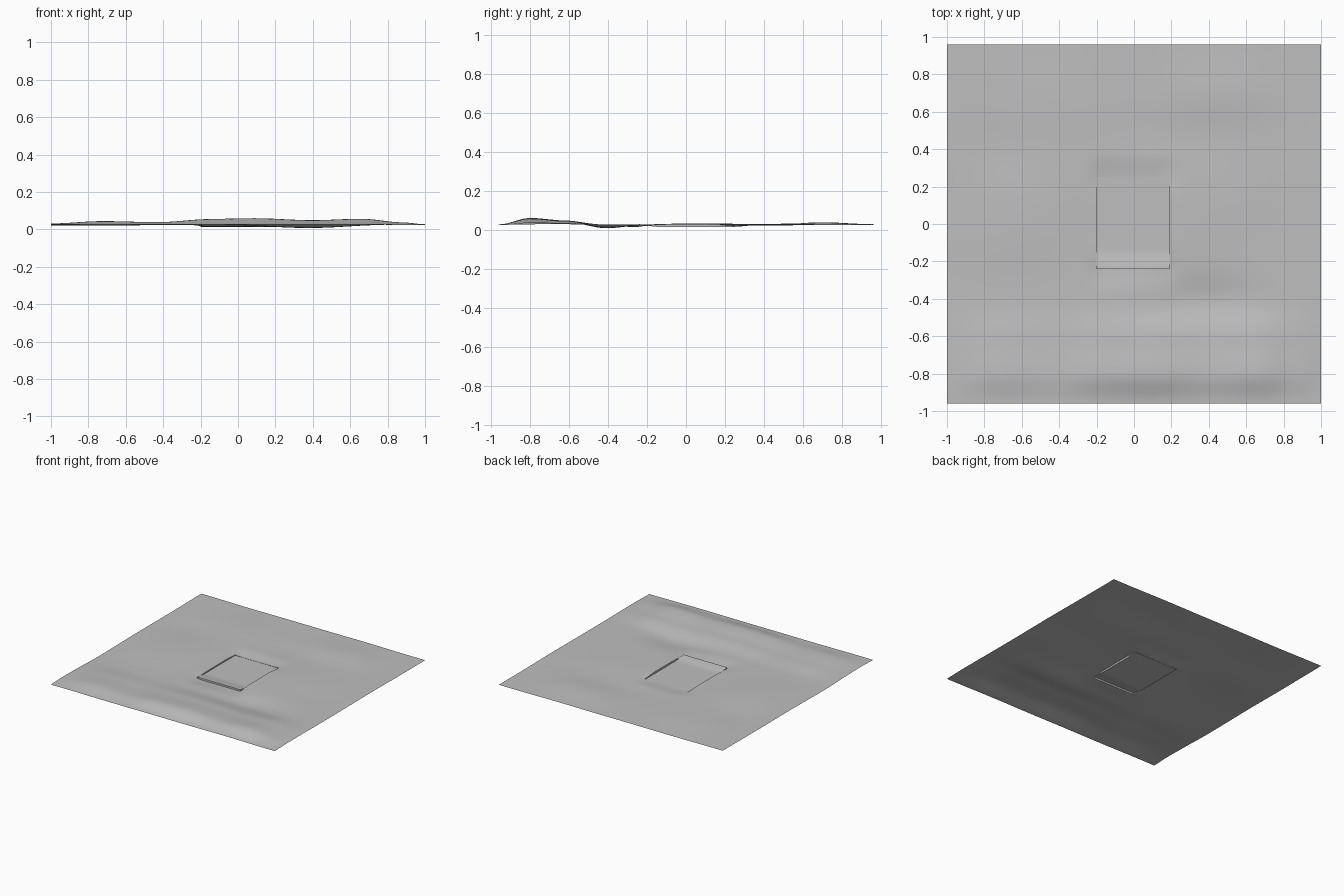
import bpy, bmesh, math

cube = bpy.data.objects.get("Cube")
if cube:
    bpy.data.objects.remove(cube, do_unlink=True)

grey = bpy.data.materials.new("plain_grey")
grey.use_nodes = True
colour = (0.52, 0.52, 0.52, 1)
grey.diffuse_color = colour
grey.node_tree.nodes["Principled BSDF"].inputs["Base Color"].default_value = colour

# Outline of the ground and of the rectangular pad
X0, X1, Y0, Y1 = -1.0, 1.0, -0.96, 0.96
PX0, PX1, PY0, PY1 = -0.2, 0.19, -0.24, 0.25


def ease(t):
    t = max(0.0, min(1.0, t))
    return t * t * (3 - 2 * t)


def profile(points, v):
    """Smooth interpolation through (position, value) pairs."""
    for (a, p), (b, q) in zip(points, points[1:]):
        if v <= b:
            return p + (q - p) * ease((v - a) / (b - a))
    return points[-1][1]


def bump(x, y, cx, cy, rx, ry, h):
    return h * math.exp(-((x - cx) / rx) ** 2 - ((y - cy) / ry) ** 2)


CREST = [(-1, 0.004), (-0.7, 0.018), (-0.42, 0.015), (-0.15, 0.029),
         (0.1, 0.033), (0.4, 0.024), (0.66, 0.031), (0.88, 0.012), (1, 0.002)]
RIDGE = [(-0.96, 0.0), (-0.8, 1.0), (-0.62, 0.6), (-0.42, 0.0), (1, 0.0)]
BUMPS = [(0.38, -0.4, 0.3, 0.12, -0.017), (-0.7, -0.35, 0.3, 0.2, -0.006),
         (0.45, 0.7, 0.3, 0.16, 0.01), (-0.5, 0.65, 0.3, 0.2, 0.005),
         (0.55, 0.15, 0.25, 0.2, 0.006), (-0.5, 0.1, 0.25, 0.25, 0.006),
         (0.2, 0.48, 0.35, 0.12, -0.004), (-0.75, 0.4, 0.2, 0.15, -0.004)]


def ground(x, y):
    z = 0.026 + profile(CREST, x) * profile(RIDGE, y)
    z += sum(bump(x, y, *b) for b in BUMPS)
    z += 0.002 * math.sin(7 * x + 2 * y) * math.cos(5 * y - x)
    # Ground sinks towards the front and back of the pad
    side = ease((0.27 - abs(x)) / 0.12)
    front = ease(1 - abs(y - PY0) / 0.13)
    back = ease(1 - abs(y - PY1) / 0.13)
    return z - 0.011 * side * (front + back)


def pad(x, y):
    # Flat floor with a raised front lip
    return 0.014 + 0.014 * ease((-0.14 - y) / 0.1)


def stops(a, b, n):
    return [a + (b - a) * i / n for i in range(n)]


def sheet(name, xs, ys, height, hole=False):
    bm = bmesh.new()
    rows = [[bm.verts.new((x, y, height(x, y))) for x in xs] for y in ys]
    for j in range(len(ys) - 1):
        for i in range(len(xs) - 1):
            cx, cy = (xs[i] + xs[i + 1]) / 2, (ys[j] + ys[j + 1]) / 2
            if hole and PX0 < cx < PX1 and PY0 < cy < PY1:
                continue
            bm.faces.new((rows[j][i], rows[j][i + 1],
                          rows[j + 1][i + 1], rows[j + 1][i]))
    if hole:
        # Step walls between the ground and the pad
        rim = [e for e in bm.edges if e.is_boundary
               and all(abs(v.co.x) < 0.5 and abs(v.co.y) < 0.5 for v in e.verts)]
        out = bmesh.ops.extrude_edge_only(bm, edges=rim)
        for v in out["geom"]:
            if isinstance(v, bmesh.types.BMVert):
                v.co.z = pad(v.co.x, v.co.y)
        bmesh.ops.delete(bm, geom=[v for v in bm.verts if not v.link_faces],
                         context="VERTS")
    mesh = bpy.data.meshes.new(name)
    bm.to_mesh(mesh)
    bm.free()
    obj = bpy.data.objects.new(name, mesh)
    bpy.context.collection.objects.link(obj)
    mesh.materials.append(grey)
    bpy.ops.object.select_all(action="DESELECT")
    obj.select_set(True)
    bpy.context.view_layer.objects.active = obj
    bpy.ops.object.shade_smooth_by_angle(angle=math.radians(30))
    return obj


pad_x = stops(PX0, PX1, 12) + [PX1]
pad_y = stops(PY0, PY1, 20) + [PY1]
ground_x = stops(X0, PX0, 24) + pad_x[:-1] + stops(PX1, X1, 24) + [X1]
ground_y = stops(Y0, PY0, 28) + pad_y[:-1] + stops(PY1, Y1, 24) + [Y1]

sheet("ground_sheet", ground_x, ground_y, ground, hole=True)
sheet("sunken_pad", pad_x, pad_y, pad)
